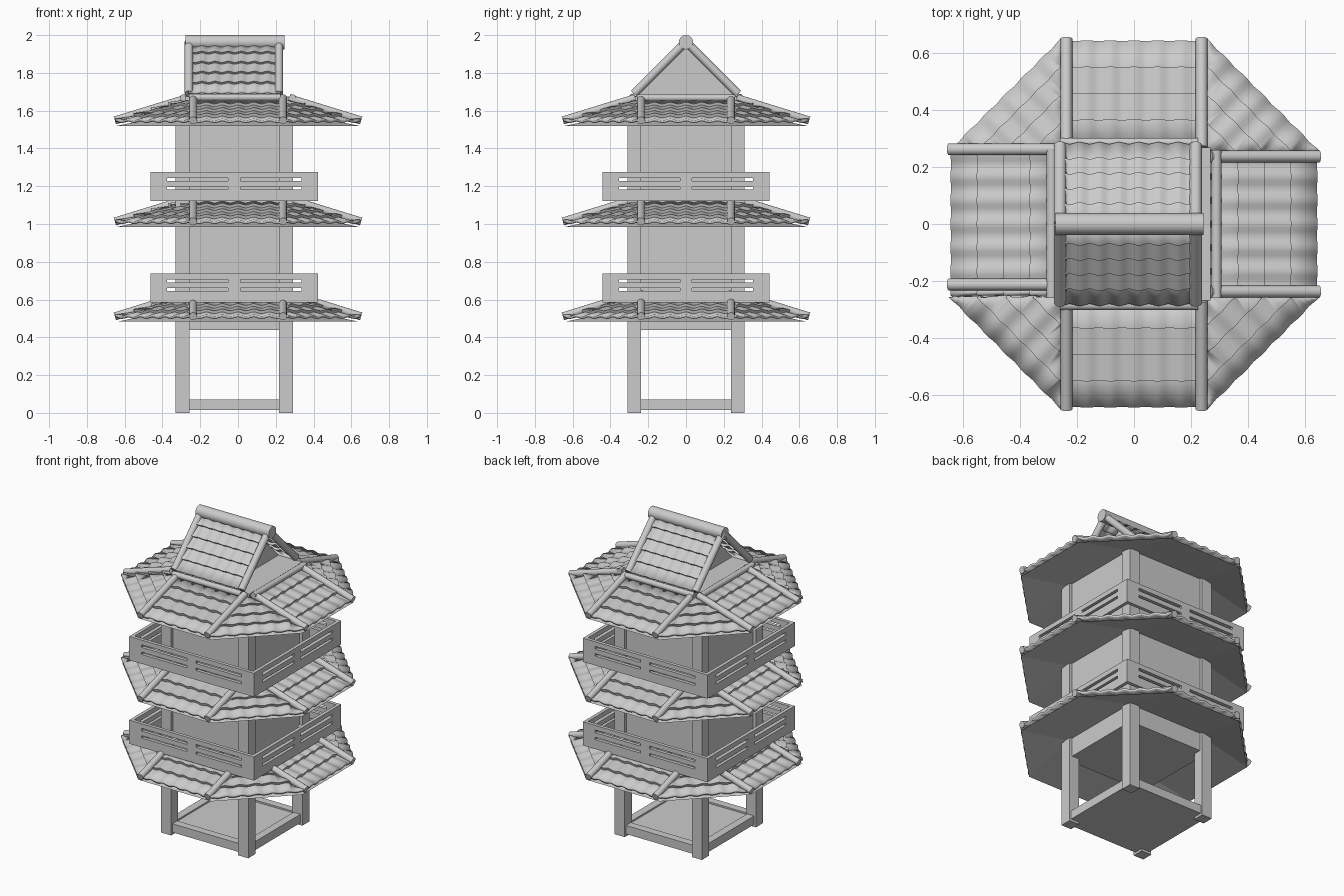
import bpy, bmesh, math
from mathutils import Vector, Matrix

if "Cube" in bpy.data.objects:
    bpy.data.objects.remove(bpy.data.objects["Cube"])

CX = -0.02                      # the timber body sits slightly left of centre


def finish(name, bm, smooth=False):
    bmesh.ops.recalc_face_normals(bm, faces=bm.faces)
    me = bpy.data.meshes.new(name)
    bm.to_mesh(me)
    bm.free()
    ob = bpy.data.objects.new(name, me)
    bpy.context.collection.objects.link(ob)
    if smooth:
        bpy.ops.object.select_all(action='DESELECT')
        ob.select_set(True)
        bpy.context.view_layer.objects.active = ob
        bpy.ops.object.shade_smooth_by_angle(angle=math.radians(40))
    return ob


def boxes(name, spans):
    """One object from (x0, x1, y0, y1, z0, z1) blocks."""
    bm = bmesh.new()
    for x0, x1, y0, y1, z0, z1 in spans:
        m = Matrix.Translation(((x0 + x1) / 2, (y0 + y1) / 2, (z0 + z1) / 2)) \
            @ Matrix.Diagonal((x1 - x0, y1 - y0, z1 - z0, 1))
        bmesh.ops.create_cube(bm, size=1, matrix=m)
    return finish(name, bm)


def rods(name, ends, r):
    """Round ridge caps between pairs of points."""
    bm = bmesh.new()
    for a, b in ends:
        a, b = Vector(a), Vector(b)
        m = Matrix.Translation((a + b) / 2) \
            @ (b - a).to_track_quat('Z', 'Y').to_matrix().to_4x4()
        bmesh.ops.create_cone(bm, cap_ends=True, segments=16, radius1=r,
                              radius2=r, depth=(b - a).length, matrix=m)
    return finish(name, bm, True)


def tiles(name, top, bottom, half, rows, waves, triangle=False, step=0.016):
    """Wavy, stepped tile sheet running from top to bottom (edge midpoints)."""
    top, bottom = Vector(top), Vector(bottom)
    d = bottom - top
    length = d.length
    d.normalize()
    u = Vector((-d.y, d.x, 0)).normalized()
    n = d.cross(u)
    if n.z < 0:
        n = -n
    lines = []
    for i in range(rows):
        lines += [(i * length / rows, 0), ((i + 1) * length / rows, step)]
    cols = waves * 6
    bm = bmesh.new()
    grid = [[bm.verts.new((half * (2 * j / cols - 1), v,
                           h + 0.005 * math.cos(2 * math.pi * waves * j / cols)))
             for j in range(cols + 1)] for v, h in lines]
    for a, b in zip(grid, grid[1:]):
        for j in range(cols):
            bm.faces.new((a[j], a[j + 1], b[j + 1], b[j]))
    if triangle:
        for s in (-1, 1):
            bmesh.ops.bisect_plane(
                bm, geom=bm.verts[:] + bm.edges[:] + bm.faces[:], dist=1e-6,
                plane_co=(0, 0, 0), plane_no=(s * length, -half, 0), clear_outer=True)
    m = Matrix((u, d, n)).transposed().to_4x4()
    m.translation = top
    bm.transform(m)
    ob = finish(name, bm, True)
    mod = ob.modifiers.new("thickness", 'SOLIDIFY')
    mod.thickness = 0.014
    mod.offset = -1 if ob.data.polygons[0].normal.z > 0 else 1
    return ob


def posts(z0, z1):
    return [(CX + s - 0.036, CX + s + 0.036, t - 0.036, t + 0.036, z0, z1)
            for s in (-0.274, 0.274) for t in (-0.274, 0.274)]


def sides(r, thick, z0, z1):
    """Four thin upright blocks around a square of half size r."""
    i = r - thick
    return [(CX - r, CX + r, -r, -i, z0, z1), (CX - r, CX + r, i, r, z0, z1),
            (CX - r, CX - i, -i, i, z0, z1), (CX + i, CX + r, -i, i, z0, z1)]


def eave(name, z):
    """Octagonal skirt roof: rising soffit, tile panels and ridge caps."""
    R, C, lo, hi = 0.64, 0.26, z + 0.026, z + 0.142
    bm = bmesh.new()
    ring, inner = [], []
    for k in range(4):
        q = Matrix.Rotation(k * math.pi / 2, 3, 'Z')
        ring += [bm.verts.new(q @ Vector((R, y, z + 0.008))) for y in (-C, C)]
        inner.append(bm.verts.new(q @ Vector((0.27, 0.27, z + 0.085))))
    for k in range(4):
        a, b, c = ring[2 * k], ring[2 * k + 1], ring[(2 * k + 2) % 8]
        bm.faces.new((a, b, inner[k], inner[k - 1]))
        bm.faces.new((b, c, inner[k]))
    finish(name + "_soffit", bm)
    caps = []
    shift = (0, 0, 0.025, 0)    # the left side's caps sit slightly off centre
    for k in range(4):
        a = k * math.pi / 2
        o, t = Vector((math.cos(a), math.sin(a), 0)), Vector((-math.sin(a), math.cos(a), 0))
        up = Vector((0, 0, 1))
        tiles(f"{name}_tiles_{k}", o * 0.27 + up * hi, o * R + up * lo, 0.25, 4, 6)
        g = (o + t).normalized()
        tiles(f"{name}_corner_tiles_{k}", g * 0.36 + up * hi,
              g * 0.636 + up * lo, 0.276, 4, 6, True)
        for s in (-0.238, 0.238):
            s -= shift[k]
            caps.append((o * 0.27 + t * s + up * (hi + 0.012),
                         o * 0.652 + t * s + up * (lo + 0.01)))
    rods(name + "_ridge_caps", caps, 0.021)


def railing(name, z):
    """Balcony railing with two pairs of slots on each side."""
    r, th = 0.443, 0.022
    spans = []
    for a, b in ((0, 0.06), (0.075, 0.105), (0.122, 0.152)):
        spans += sides(r, th, z + a, z + b)
    for s in (-1, 1):
        y0, y1 = sorted((s * r, s * (r - th)))
        for a, b in ((-r, -0.355), (-0.032, 0.032), (0.355, r)):
            spans.append((CX + a, CX + b, y0, y1, z + 0.06, z + 0.122))
            spans.append((CX + y0, CX + y1, a, b, z + 0.06, z + 0.122))
    boxes(name, spans)


# Open ground floor
boxes("ground_posts", posts(0, 0.5))
boxes("ground_floor", [(CX - 0.295, CX + 0.295, -0.295, 0.295, 0.015, 0.06)])
boxes("ground_sill", sides(0.297, 0.05, 0.015, 0.07))
boxes("ground_ceiling", [(CX - 0.29, CX + 0.29, -0.29, 0.29, 0.44, 0.5)])

# Upper storeys, railings and eaves
for i, (z0, z1) in enumerate(((0.5, 1.06), (1.06, 1.6))):
    boxes(f"storey_{i}_posts", posts(z0, z1))
    boxes(f"storey_{i}_walls", sides(0.29, 0.03, z0, z1))
for i, z in enumerate((0.475, 0.977, 1.512)):
    eave(f"eave_{i}", z)
for i, z in enumerate((0.585, 1.122)):
    railing(f"railing_{i}", z)

# Gable roof on top
xa, xb = -0.26, 0.225
xm = (xa + xb) / 2
barge = []
for s, side in ((-1, "front"), (1, "back")):
    tiles(f"gable_tiles_{side}", (xm, s * 0.01, 1.955), (xm, s * 0.275, 1.69),
          (xb - xa) / 2, 5, 7, step=0.014)
    barge += [((x, 0, 1.965), (x, s * 0.275, 1.69)) for x in (xa, xb - 0.008)]
rods("gable_barge_caps", barge, 0.022)
rods("gable_ridge", [((-0.277, 0, 1.962), (0.245, 0, 1.962))], 0.038)
boxes("gable_floor", [(-0.28, 0.27, -0.27, 0.27, 1.635, 1.675)])
bm = bmesh.new()
for x in (-0.14, 0.1):
    bm.faces.new([bm.verts.new(p) for p in ((x, -0.27, 1.675), (x, 0.27, 1.675), (x, 0, 1.945))])
finish("gable_walls", bm)

# Horizontal caps where the eaves meet the gable
rods("gable_base_caps", [((xa, s * 0.285, 1.67), (xb, s * 0.285, 1.67)) for s in (-1, 1)]
     + [((s * 0.29, -0.26, 1.668), (s * 0.29, 0.26, 1.668)) for s in (-1, 1)], 0.018)
